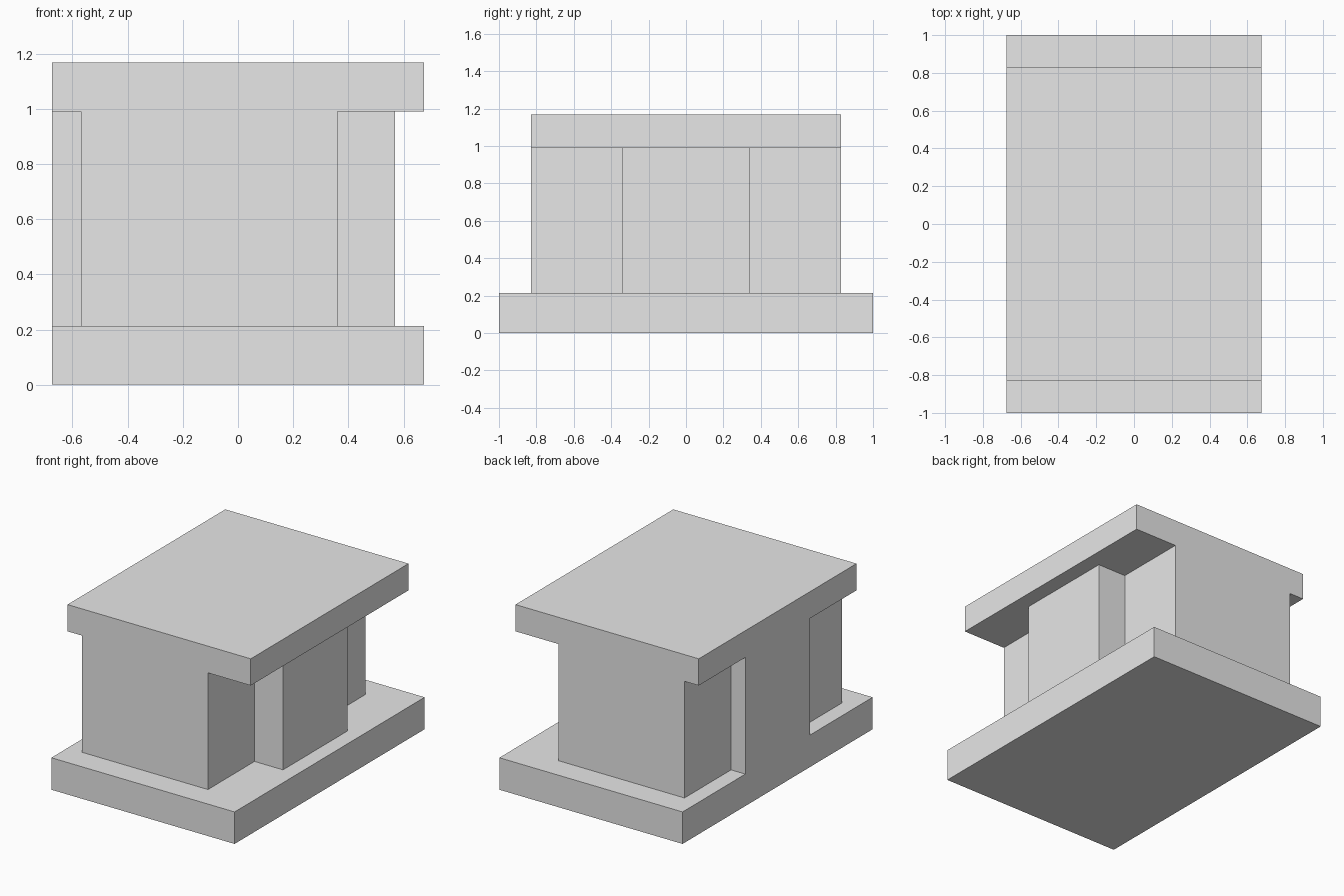
import bpy
import bmesh

cube = bpy.data.objects.get("Cube")
if cube:
    bpy.data.objects.remove(cube, do_unlink=True)

grey = bpy.data.materials.new("plain grey")
grey.use_nodes = True
colour = (0.8, 0.8, 0.8, 1.0)
grey.diffuse_color = colour
grey.node_tree.nodes["Principled BSDF"].inputs["Base Color"].default_value = colour


def extrude_outline(name, outline, bottom, top):
    """Extrude a counter-clockwise plan outline between two heights."""
    bm = bmesh.new()
    face = bm.faces.new([bm.verts.new((x, y, bottom)) for x, y in outline])
    result = bmesh.ops.extrude_face_region(bm, geom=[face], use_keep_orig=True)
    for v in result["geom"]:
        if isinstance(v, bmesh.types.BMVert):
            v.co.z = top
    bmesh.ops.recalc_face_normals(bm, faces=bm.faces)
    mesh = bpy.data.meshes.new(name)
    bm.to_mesh(mesh)
    bm.free()
    mesh.materials.append(grey)
    obj = bpy.data.objects.new(name, mesh)
    bpy.context.collection.objects.link(obj)
    return obj


def rectangle(x, y):
    return [(-x, -y), (x, -y), (x, y), (-x, y)]


HALF_WIDTH, ROOF_Y, PIER_Y = 0.675, 0.83, 0.34
FLOOR, CEILING = 0.213, 0.99

# Base slab and roof slab
extrude_outline("base_slab", rectangle(HALF_WIDTH, 1.0), 0, FLOOR)
extrude_outline("roof_slab", rectangle(HALF_WIDTH, ROOF_Y), CEILING, 1.168)

# Walls: a projecting pier on the left, a flush bay on the right
half = [(0.57, PIER_Y), (0.36, PIER_Y), (0.36, ROOF_Y),
        (-0.57, ROOF_Y), (-0.57, PIER_Y), (-HALF_WIDTH, PIER_Y)]
walls = half + [(x, -y) for x, y in reversed(half)]
extrude_outline("wall_block", walls, FLOOR, CEILING)
